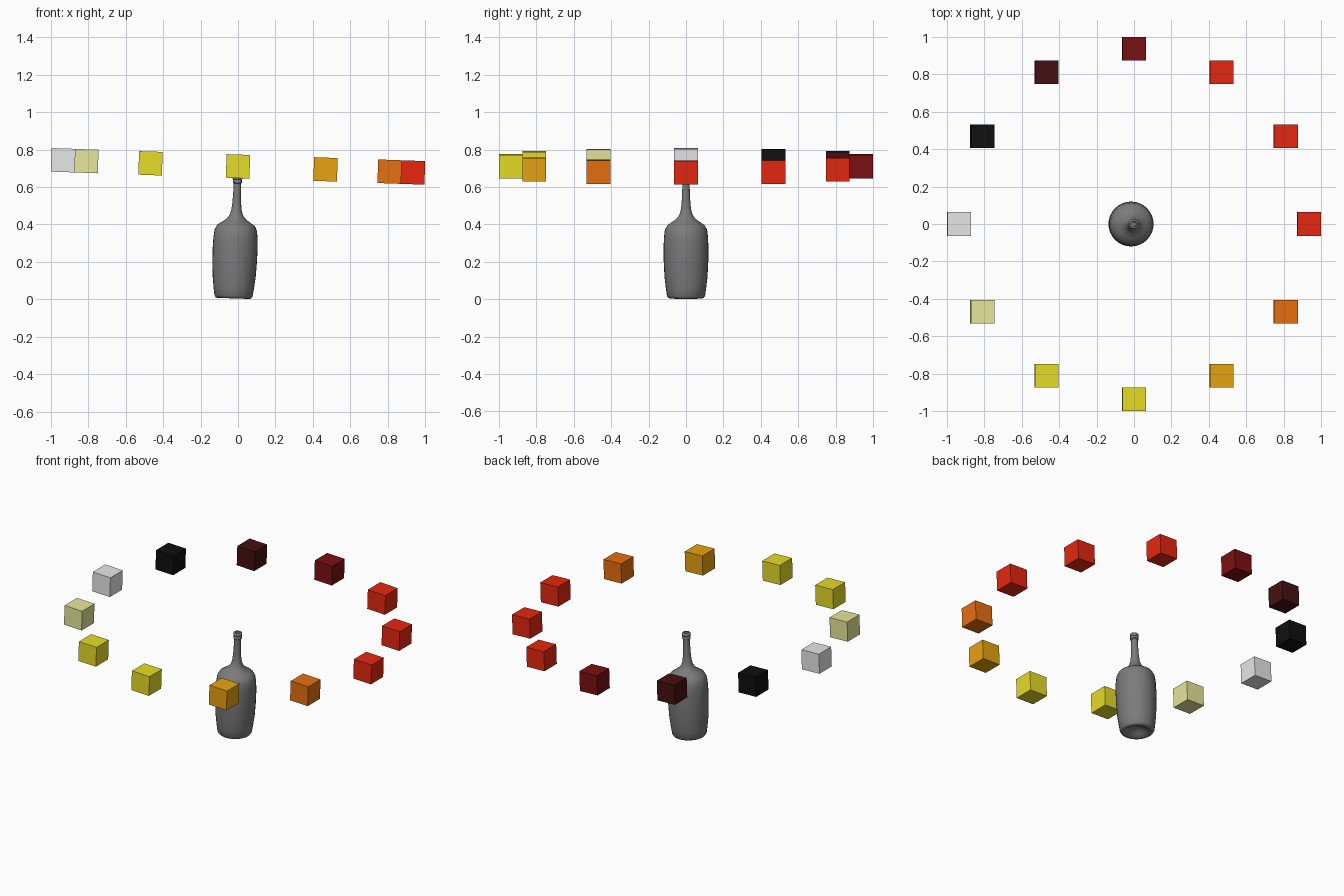
import bpy, bmesh, math
from mathutils import Matrix, Vector

if "Cube" in bpy.data.objects:
    bpy.data.objects.remove(bpy.data.objects["Cube"], do_unlink=True)

# The whole arrangement leans slightly towards +x about the ring centre
RING_Z, RING_R, SIZE = 0.71, 0.936, 0.126
LEAN = (Matrix.Translation((0, 0, RING_Z)) @ Matrix.Rotation(math.radians(2), 4, 'Y'))


def material(name, rgb):
    mat = bpy.data.materials.new(name)
    mat.use_nodes = True
    mat.diffuse_color = (*rgb, 1)
    mat.node_tree.nodes["Principled BSDF"].inputs["Base Color"].default_value = (*rgb, 1)
    return mat


def add_object(name, bm, mat):
    bmesh.ops.recalc_face_normals(bm, faces=bm.faces)
    mesh = bpy.data.meshes.new(name)
    bm.to_mesh(mesh)
    bm.free()
    mesh.materials.append(mat)
    obj = bpy.data.objects.new(name, mesh)
    bpy.context.collection.objects.link(obj)
    return obj


red = material("red", (0.8, 0.02, 0.005))
yellow = material("yellow", (0.8, 0.72, 0.02))
maroon = material("maroon", (0.2, 0.005, 0.006))
dark_maroon = material("dark maroon", (0.06, 0.005, 0.006))
black = material("black", (0.005, 0.005, 0.005))
silver = material("silver", (0.8, 0.8, 0.8))
pale = material("pale yellow", (0.8, 0.8, 0.33))
amber = material("amber", (0.8, 0.37, 0.005))
orange = material("orange", (0.8, 0.16, 0.005))
grey = material("bottle grey", (0.2, 0.2, 0.2))

# Ring of twelve colour cubes, counter-clockwise from +x
ring = [red, red, red, maroon, dark_maroon, black,
        silver, pale, yellow, yellow, amber, orange]
for i, mat in enumerate(ring):
    a = i * math.tau / len(ring)
    bm = bmesh.new()
    bmesh.ops.create_cube(bm, size=SIZE)
    cube = add_object(f"colour_cube_{i + 1}", bm, mat)
    cube.matrix_world = LEAN @ Matrix.Translation((RING_R * math.cos(a), RING_R * math.sin(a), 0))

# Bottle: punt, foot, body, shoulder, neck, lip and open mouth
profile = [(0, 0.04), (0.03, 0.037), (0.055, 0.02), (0.075, 0.006), (0.085, 0.004),
           (0.095, 0.007), (0.102, 0.018), (0.108, 0.06), (0.115, 0.12), (0.119, 0.2),
           (0.12, 0.27), (0.118, 0.33), (0.113, 0.37), (0.1, 0.395), (0.075, 0.412),
           (0.05, 0.43), (0.035, 0.452), (0.027, 0.48), (0.023, 0.52), (0.02, 0.59),
           (0.02, 0.618), (0.025, 0.622), (0.025, 0.636), (0.022, 0.639), (0.026, 0.643),
           (0.026, 0.655), (0.022, 0.659), (0.015, 0.659), (0.014, 0.6), (0, 0.59)]
bm = bmesh.new()
verts = [bm.verts.new((r, 0, z - RING_Z)) for r, z in profile]
edges = [bm.edges.new(pair) for pair in zip(verts, verts[1:])]
bmesh.ops.spin(bm, geom=verts + edges, cent=(0, 0, 0), axis=(0, 0, 1),
               angle=math.tau, steps=32, use_duplicate=False)
bmesh.ops.remove_doubles(bm, verts=bm.verts, dist=0.0002)
bottle = add_object("bottle", bm, grey)
bottle.matrix_world = LEAN
bpy.context.view_layer.objects.active = bottle
bottle.select_set(True)
bpy.ops.object.shade_smooth_by_angle(angle=math.radians(50))
